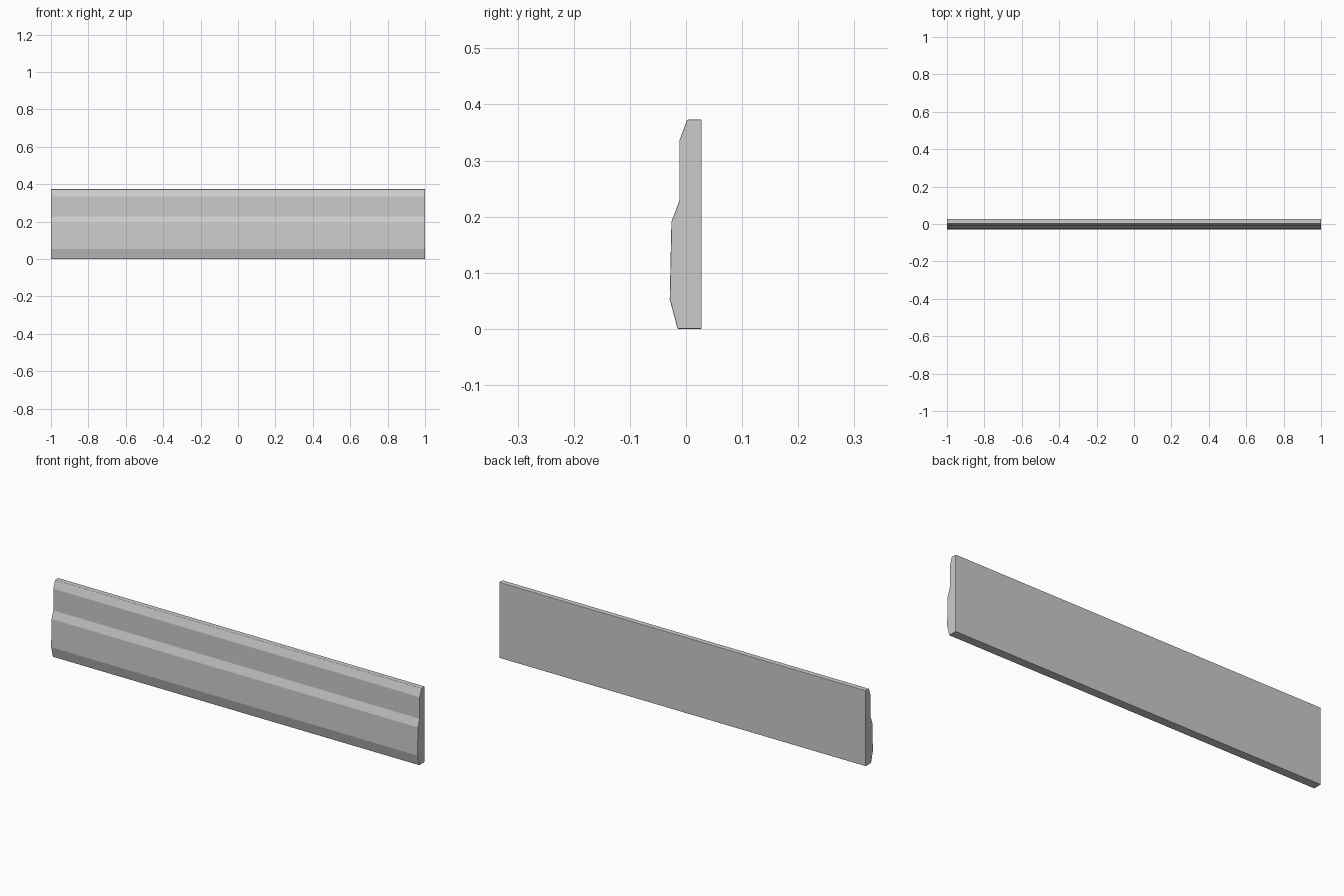
import bpy, bmesh, math

if "Cube" in bpy.data.objects:
    bpy.data.objects.remove(bpy.data.objects["Cube"])

# Moulding cross-section (y, z), stepped front and flat back
profile = [(0.028, 0.0), (0.028, 0.373), (0.002, 0.373), (-0.012, 0.335),
           (-0.012, 0.228), (-0.026, 0.191), (-0.029, 0.053), (-0.015, 0.0)]

# Extrude the profile along the full length
bm = bmesh.new()
face = bm.faces.new([bm.verts.new((-1, y, z)) for y, z in profile])
ext = bmesh.ops.extrude_face_region(bm, geom=[face])
verts = [v for v in ext["geom"] if isinstance(v, bmesh.types.BMVert)]
bmesh.ops.translate(bm, verts=verts, vec=(2, 0, 0))
bmesh.ops.recalc_face_normals(bm, faces=bm.faces)

mesh = bpy.data.meshes.new("baseboard")
bm.to_mesh(mesh)
bm.free()
board = bpy.data.objects.new("baseboard", mesh)
bpy.context.collection.objects.link(board)

# Slightly eased sharp edges
bevel = board.modifiers.new("eased_edges", "BEVEL")
bevel.width = 0.002
bevel.segments = 2
bevel.limit_method = "ANGLE"
bevel.angle_limit = math.radians(50)
